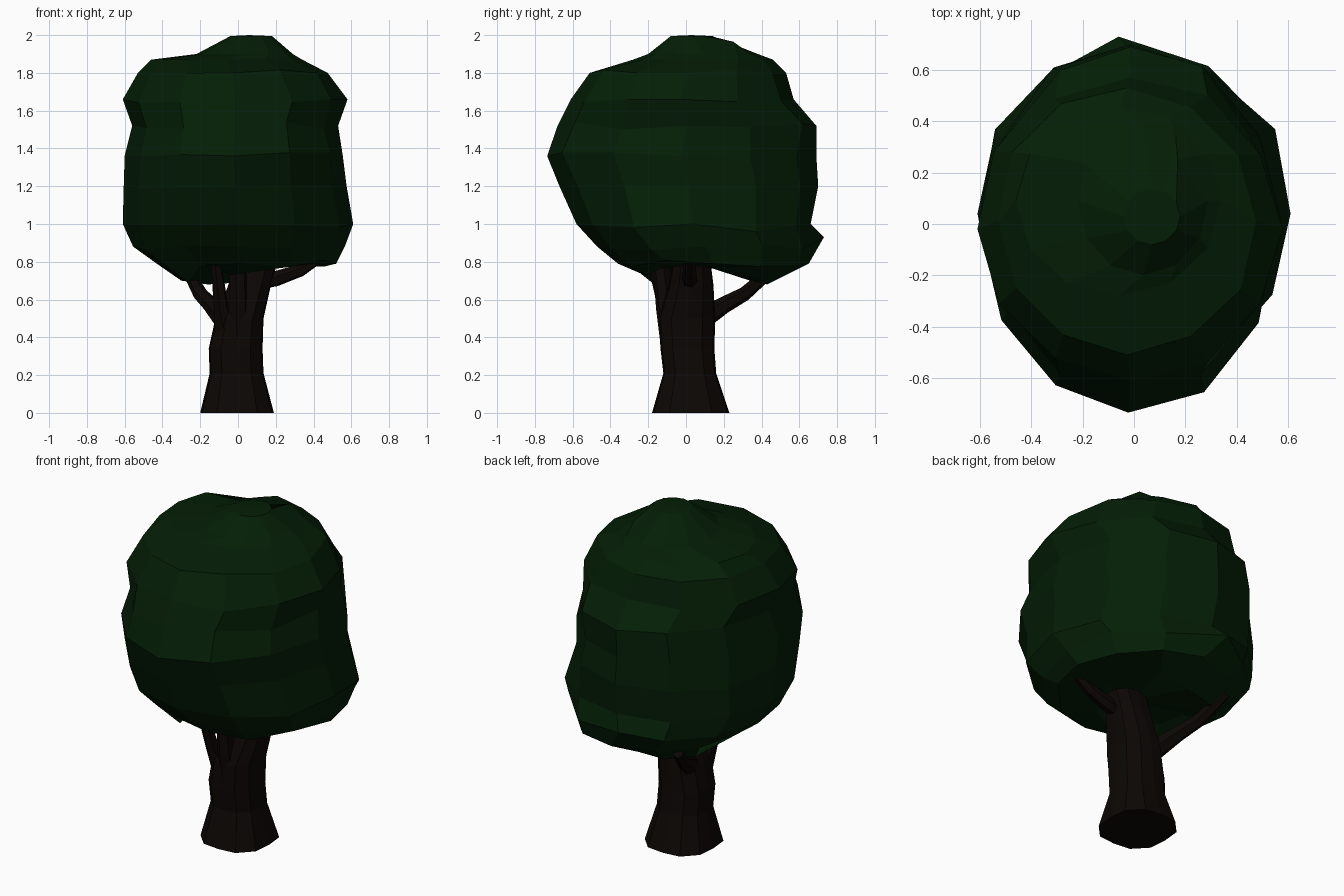
import bpy, bmesh, math, random
from mathutils import Vector

if "Cube" in bpy.data.objects:
    bpy.data.objects.remove(bpy.data.objects["Cube"])

random.seed(4)


def material(name, rgb):
    m = bpy.data.materials.new(name)
    m.diffuse_color = (*rgb, 1)
    m.use_nodes = True
    m.node_tree.nodes["Principled BSDF"].inputs["Base Color"].default_value = m.diffuse_color
    return m


def loft(name, rings, mat, caps=None):
    """Skin a stack of equal-sized rings; caps are optional end centre points."""
    bm = bmesh.new()
    loops = [[bm.verts.new(p) for p in r] for r in rings]
    n = len(loops[0])
    for a, b in zip(loops, loops[1:]):
        for i in range(n):
            j = (i + 1) % n
            bm.faces.new((a[i], a[j], b[j], b[i]))
    if caps:
        for loop, c in zip((loops[0], loops[-1]), caps):
            v = bm.verts.new(c)
            for i in range(n):
                bm.faces.new((loop[i], loop[(i + 1) % n], v))
    else:
        bm.faces.new(loops[0])
        bm.faces.new(loops[-1])
    bmesh.ops.recalc_face_normals(bm, faces=bm.faces)
    me = bpy.data.meshes.new(name)
    bm.to_mesh(me)
    bm.free()
    me.materials.append(mat)
    ob = bpy.data.objects.new(name, me)
    bpy.context.collection.objects.link(ob)
    return ob


def extent_ring(z, x0, x1, y0, y1, n, square=1.0):
    """Oval ring filling the x and y extents; square > 1 widens the diagonals."""
    cx, cy, rx, ry = (x0 + x1) / 2, (y0 + y1) / 2, (x1 - x0) / 2, (y1 - y0) / 2
    pts = []
    for i in range(n):
        t = 2 * math.pi * i / n
        s = square if i % (n // 4) else 1.0
        pts.append(Vector((cx + s * rx * math.cos(t), cy + s * ry * math.sin(t), z)))
    return pts


def branch(name, pts, radii, mat, n=6):
    """Tapered tube along a short path."""
    pts = [Vector(p) for p in pts]
    rings = []
    for k, (p, r) in enumerate(zip(pts, radii)):
        d = (pts[min(k + 1, len(pts) - 1)] - pts[max(k - 1, 0)]).normalized()
        u = d.cross(Vector((0.3, 0.2, 1))).normalized()
        w = d.cross(u)
        rings.append([p + r * (u * math.cos(t) + w * math.sin(t))
                      for t in (2 * math.pi * i / n for i in range(n))])
    return loft(name, rings, mat)


leaf = material("leaf_green", (0.0012, 0.013, 0.0018))
bark = material("bark_brown", (0.0035, 0.002, 0.0012))

# Trunk, flared at the ground
trunk = [(0.0, -0.20, 0.19, -0.18, 0.23), (0.21, -0.15, 0.135, -0.12, 0.16),
         (0.34, -0.155, 0.13, -0.135, 0.15), (0.50, -0.12, 0.135, -0.145, 0.155),
         (0.68, -0.05, 0.175, -0.09, 0.145), (0.80, -0.03, 0.21, -0.07, 0.13),
         (0.92, 0.02, 0.18, -0.04, 0.10)]
loft("trunk", [extent_ring(*r, 12, 1.09) for r in trunk], bark)

# Branches reaching into the canopy
branch("branch_back_left", [(-0.06, 0.06, 0.48), (-0.14, 0.20, 0.57), (-0.20, 0.31, 0.63),
                            (-0.27, 0.46, 0.76)], (0.06, 0.045, 0.038, 0.03), bark)
branch("branch_front_left", [(-0.06, -0.05, 0.42), (-0.09, -0.11, 0.56),
                             (-0.11, -0.16, 0.74), (-0.12, -0.19, 0.86)],
       (0.07, 0.04, 0.032, 0.03), bark)
branch("branch_front", [(0.0, -0.07, 0.40), (0.0, -0.11, 0.56),
                        (0.0, -0.13, 0.76), (0.0, -0.15, 0.90)],
       (0.07, 0.05, 0.045, 0.03), bark)
branch("branch_right", [(0.10, 0.02, 0.69), (0.20, 0.02, 0.71), (0.33, 0.02, 0.755),
                        (0.44, 0.02, 0.83)], (0.04, 0.042, 0.035, 0.03), bark)

# Canopy: faceted oval rings, with jitter between the extreme points
canopy = [(0.775, -0.26, 0.28, -0.20, 0.44), (0.79, -0.43, 0.52, -0.36, 0.65),
          (0.88, -0.555, 0.565, -0.47, 0.68), (1.0, -0.61, 0.61, -0.58, 0.66),
          (1.2, -0.605, 0.575, -0.67, 0.70), (1.36, -0.60, 0.555, -0.735, 0.69),
          (1.52, -0.56, 0.53, -0.68, 0.69), (1.66, -0.61, 0.58, -0.61, 0.57),
          (1.80, -0.53, 0.475, -0.51, 0.53), (1.87, -0.46, 0.34, -0.28, 0.46),
          (1.90, -0.22, 0.29, -0.20, 0.38), (1.995, -0.04, 0.18, -0.08, 0.14)]
SIDES = 12
rings = [extent_ring(*r, SIDES) for r in canopy]
for ring in rings[1:-3]:
    for i, p in enumerate(ring):
        if i % 3:
            s = random.uniform(0.98, 1.03)
            p.x *= s
            p.y *= s
            p.z += random.uniform(-0.02, 0.02)

# Leaf lumps: the nearest canopy point is moved to each spot
for lump in [(-0.06, 0.73, 0.93), (-0.30, 0.34, 0.70), (-0.16, 0.43, 0.68),
             (0.0, 0.45, 0.69), (0.55, 0.37, 0.96), (0.47, 0.37, 1.20),
             (-0.26, -0.18, 0.69), (-0.04, -0.22, 0.73), (-0.24, 0.36, 1.83),
             (0.17, 0.25, 1.965)]:
    target = Vector(lump)
    near = min((p for r in rings for p in r), key=lambda p: (p - target).length)
    near[:] = target
loft("canopy", rings, leaf, caps=((0.03, 0.03, 0.80), (0.06, 0.03, 2.0)))
